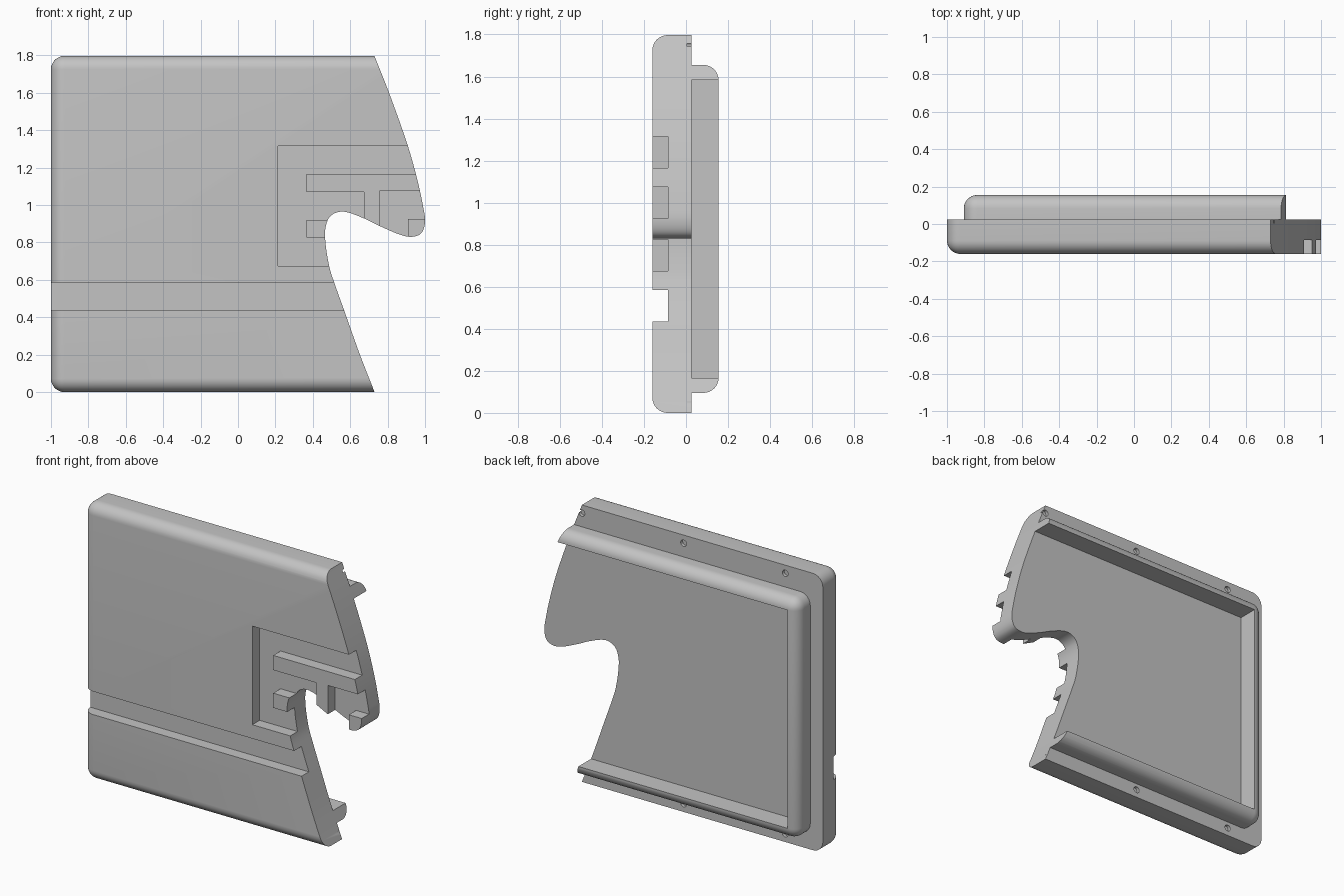
import bpy, bmesh, math
from mathutils import Vector
from mathutils.geometry import interpolate_bezier

old = bpy.data.objects.get("Cube")
if old:
    bpy.data.objects.remove(old, do_unlink=True)

FRONT, FLOOR, BACK, RIM = -0.16, -0.085, 0.025, 0.155
FAR = 1.3     # beyond the wavy side, trimmed later
ROUND = 0.072

grey = bpy.data.materials.new("light grey")
grey.use_nodes = True
grey.diffuse_color = (0.55, 0.55, 0.55, 1)
grey.node_tree.nodes["Principled BSDF"].inputs["Base Color"].default_value = (0.55, 0.55, 0.55, 1)


def finish(name, bm):
    bmesh.ops.recalc_face_normals(bm, faces=bm.faces)
    mesh = bpy.data.meshes.new(name)
    bm.to_mesh(mesh)
    bm.free()
    mesh.materials.append(grey)
    ob = bpy.data.objects.new(name, mesh)
    bpy.context.collection.objects.link(ob)
    return ob


def prism(name, outline, y0, y1):
    """Extrude an x-z outline along y."""
    bm = bmesh.new()
    face = bm.faces.new([bm.verts.new((x, y0, z)) for x, z in outline])
    ext = bmesh.ops.extrude_face_region(bm, geom=[face])["geom"]
    verts = [v for v in ext if isinstance(v, bmesh.types.BMVert)]
    bmesh.ops.translate(bm, verts=verts, vec=(0, y1 - y0, 0))
    return finish(name, bm)


def box(name, x0, x1, y0, y1, z0, z1):
    return prism(name, [(x0, z0), (x1, z0), (x1, z1), (x0, z1)], y0, y1)


def rounded_box(name, x0, y_flat, y_round, z0, z1):
    """Box rounded everywhere except its flat side and its trimmed end."""
    ob = box(name, x0, FAR, y_flat, y_round, z0, z1)
    bm = bmesh.new()
    bm.from_mesh(ob.data)
    edges = [e for e in bm.edges
             if not all(abs(v.co.y - y_flat) < 1e-4 for v in e.verts)
             and not all(abs(v.co.x - FAR) < 1e-4 for v in e.verts)]
    bmesh.ops.bevel(bm, geom=edges, offset=ROUND, segments=8, profile=0.5,
                    affect='EDGES', clamp_overlap=True)
    bmesh.ops.recalc_face_normals(bm, faces=bm.faces)
    bm.to_mesh(ob.data)
    bm.free()
    return ob


def combine(ob, tool, operation, keep=False):
    mod = ob.modifiers.new("cut", 'BOOLEAN')
    mod.operation, mod.solver, mod.object = operation, 'EXACT', tool
    bpy.context.view_layer.objects.active = ob
    bpy.ops.object.modifier_apply(modifier=mod.name)
    if not keep:
        bpy.data.objects.remove(tool, do_unlink=True)


# Wavy side, top to bottom, smoothed through its points
wave = [(.73, 1.797), (.815, 1.58), (.91, 1.31), (.96, 1.13), (.99, .99), (1, .91),
        (.98, .85), (.93, .83), (.865, .842), (.757, .888), (.67, .93), (.57, .964),
        (.515, .955), (.48, .92), (.465, .84), (.487, .675), (.52, .57),
        (.57, .43), (.65, .205), (.73, 0)]
pts = [Vector(p) for p in wave]
pts = [2 * pts[0] - pts[1]] + pts + [2 * pts[-1] - pts[-2]]
side = [pts[0]]
for a, b, c, d in zip(pts, pts[1:], pts[2:], pts[3:]):
    # handle lengths follow the span, so uneven spacing stays smooth
    span = (c - b).length / 3
    side += interpolate_bezier(b, b + (c - a).normalized() * span,
                               c - (d - b).normalized() * span, c, 9)[:-1]
side += [pts[-2], pts[-1]]
trim = prism("trim", [(-2, pts[-1].y), (-2, pts[0].y)] + [tuple(p) for p in side], -1, 1)

# Main plate with its groove, pocket and screw holes
plate = rounded_box("plate", -1, BACK, FRONT, 0, 1.797)
combine(plate, box("groove", -2, 2, -1, FLOOR, 0.435, 0.585), 'DIFFERENCE')
combine(plate, box("pocket", 0.215, 2, -1, FLOOR, 0.675, 1.315), 'DIFFERENCE')
combine(plate, trim, 'INTERSECT', keep=True)
for x in (-0.73, 0, 0.73):
    for z in (0.053, 1.744):
        ring = [(x + 0.021 * math.cos(i * math.tau / 20),
                 z + 0.021 * math.sin(i * math.tau / 20)) for i in range(20)]
        combine(plate, prism("screw_hole", ring, BACK - 0.02, 1), 'DIFFERENCE')

# Raised rim around three sides of the back
rim = rounded_box("back_rim", -0.91, BACK, RIM, 0.095, 1.655)
combine(rim, box("hollow", -0.837, 2, -1, 1, 0.167, 1.583), 'DIFFERENCE')
combine(rim, trim, 'INTERSECT', keep=True)

# Raised blocks inside the pocket
tee = [(.365, 1.07), (.675, 1.07), (.675, .8), (.757, .8), (.757, 1.075),
       (FAR, 1.075), (FAR, 1.165), (.365, 1.165)]
blocks = [prism("pocket_tee", tee, FRONT, FLOOR),
          box("pocket_left_block", 0.365, 0.6, FRONT, FLOOR, 0.825, 0.92),
          box("pocket_right_block", 0.908, FAR, FRONT, FLOOR, 0.7, 0.925)]
for block in blocks:
    combine(block, trim, 'INTERSECT', keep=True)
bpy.data.objects.remove(trim, do_unlink=True)

# Smooth the rounded edges only
bpy.ops.object.select_all(action='DESELECT')
for ob in [plate, rim] + blocks:
    ob.select_set(True)
bpy.context.view_layer.objects.active = plate
bpy.ops.object.shade_smooth_by_angle(angle=math.radians(30))
